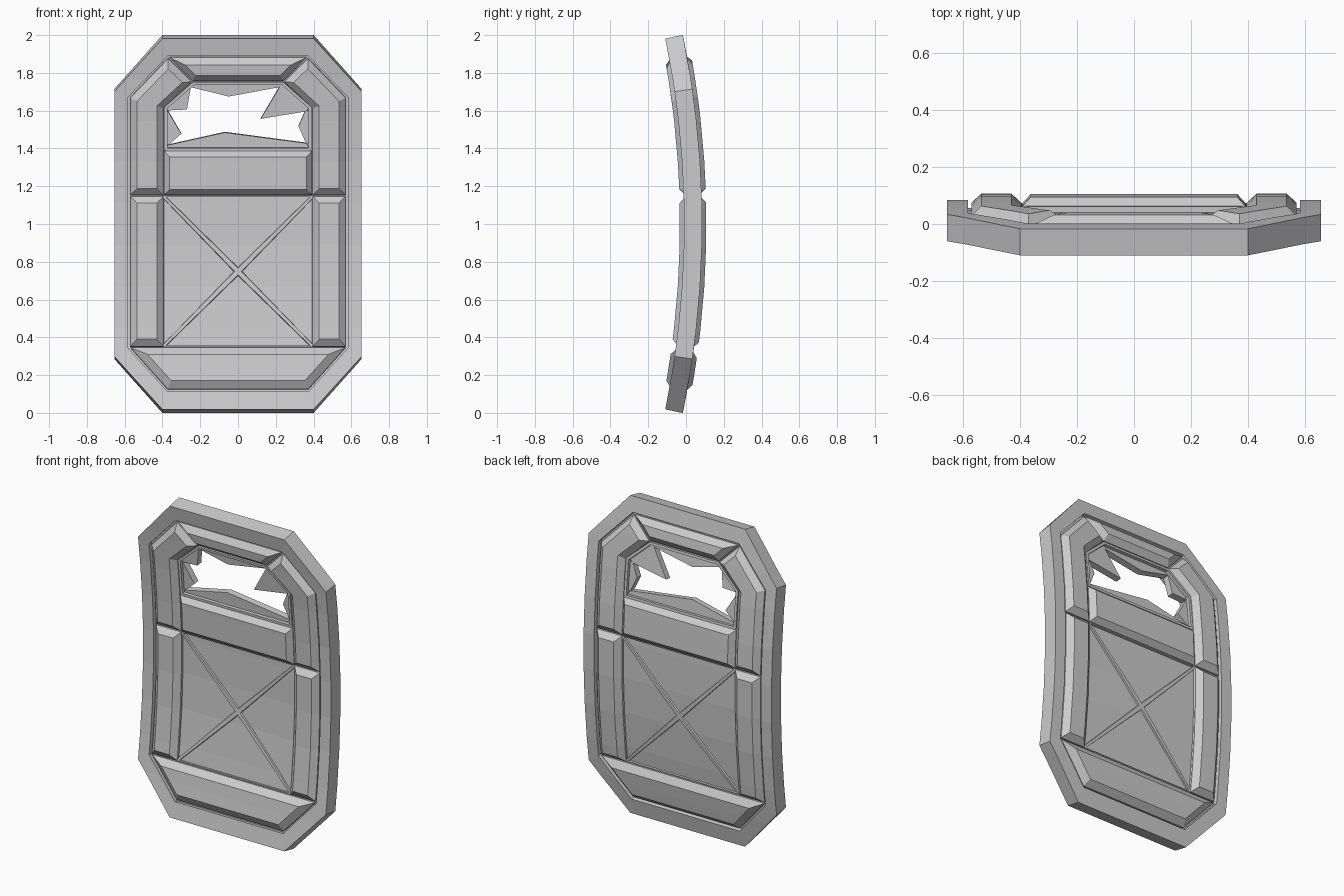
import bpy, bmesh, math
from mathutils import Vector

if "Cube" in bpy.data.objects:
    bpy.data.objects.remove(bpy.data.objects["Cube"])

grey = bpy.data.materials.new("plain_grey")
grey.use_nodes = True
grey.diffuse_color = (0.6, 0.6, 0.6, 1)
grey.node_tree.nodes["Principled BSDF"].inputs["Base Color"].default_value = (0.6, 0.6, 0.6, 1)

RADIUS, MID_Y = 4.9, 0.038      # curvature of the whole panel
RIM, FACE, LOW = 0.0475, 0.07, 0.03   # half thicknesses


def finish(name, bm):
    """Slice into bands, bend around a sideways axis and link the part."""
    for i in range(1, 9):
        geom = bm.verts[:] + bm.edges[:] + bm.faces[:]
        bmesh.ops.bisect_plane(bm, geom=geom, plane_co=(0, 0, 2 * i / 9), plane_no=(0, 0, 1))
    bmesh.ops.recalc_face_normals(bm, faces=bm.faces)
    for v in bm.verts:
        a = (v.co.z - 1) / RADIUS
        r = RADIUS + v.co.y
        v.co.y, v.co.z = r * math.cos(a) - RADIUS + MID_Y, 1 + r * math.sin(a)
    mesh = bpy.data.meshes.new(name)
    bm.to_mesh(mesh)
    bm.free()
    mesh.materials.append(grey)
    ob = bpy.data.objects.new(name, mesh)
    bpy.context.collection.objects.link(ob)
    return ob


def mirror(half):
    """Complete a right-hand outline, listed from top to bottom."""
    return half + [(-x, z) for x, z in reversed(half)]


def flip(poly):
    return [(-x, z) for x, z in poly]


def inset(poly, d):
    """Move every edge of an outline inwards by d."""
    pts = [Vector(p) for p in poly]
    area = sum(a.x * b.y - a.y * b.x for a, b in zip(pts, pts[1:] + pts[:1]))
    s = 1 if area > 0 else -1
    out = []
    for i, p in enumerate(pts):
        e1 = (p - pts[i - 1]).normalized()
        e2 = (pts[(i + 1) % len(pts)] - p).normalized()
        n1, n2 = Vector((-e1.y, e1.x)) * s, Vector((-e2.y, e2.x)) * s
        q = p + (n1 + n2) * d / (1 + n1.dot(n2))
        out.append((q.x, q.y))
    return out


def loft(name, layers, closed=False):
    """Join (outline, depth) layers; cap the ends or close into a ring."""
    bm = bmesh.new()
    loops = [[bm.verts.new((x, y, z)) for x, z in poly] for poly, y in layers]
    pairs = list(zip(loops, loops[1:]))
    if closed:
        pairs.append((loops[-1], loops[0]))
    else:
        bm.faces.new(loops[0])
        bm.faces.new(loops[-1])
    for a, b in pairs:
        for i in range(len(a)):
            j = (i + 1) % len(a)
            bm.faces.new((a[i], a[j], b[j], b[i]))
    return finish(name, bm)


def ring(name, outer, inner, h):
    return loft(name, [(outer, -h), (outer, h), (inner, h), (inner, -h)], True)


def pad(name, poly, bevel=0.035):
    """Raised block with sloped borders on both sides."""
    top = inset(poly, bevel)
    return loft(name, [(top, -FACE), (poly, -RIM + 0.01), (poly, RIM - 0.01), (top, FACE)])


# Outer rim, thin core and window surround
outer = mirror([(0.40, 1.998), (0.655, 1.71), (0.655, 0.29), (0.40, 0.002)])
opening = mirror([(0.24, 1.76), (0.39, 1.625), (0.39, 1.40), (0.38, 1.39)])
rim_inner = mirror([(0.37, 1.905), (0.582, 1.68), (0.582, 0.335), (0.377, 0.103)])
ring("outer_rim", outer, rim_inner, RIM)
ring("core_plate", inset(rim_inner, -0.01), opening, LOW - 0.01)
ring("window_frame", opening, inset(opening, 0.016), 0.04)

# Raised border blocks
upper = [(0.57, 1.155), (0.57, 1.675), (0.37, 1.888), (0.245, 1.762), (0.395, 1.62), (0.395, 1.155)]
lower = [(0.57, 1.148), (0.57, 0.345), (0.395, 0.345), (0.395, 1.148)]
for side, f in (("left", list), ("right", flip)):
    pad(side + "_upper_border", f(upper))
    pad(side + "_lower_border", f(lower))
pad("top_border", mirror([(0.362, 1.893), (0.24, 1.767)]))
pad("bottom_border", mirror([(0.568, 0.338), (0.372, 0.115)]), 0.04)
pad("middle_block", mirror([(0.392, 1.39), (0.392, 1.155)]), 0.03)

# Braced panel: four sunken triangles leave a cross of ribs, front and back
bm = bmesh.new()
for y in (-0.036, 0.036):
    corners = [bm.verts.new((x, y, z)) for x, z in mirror([(0.4, 1.152), (0.4, 0.342)])]
    hub = bm.verts.new((0, y, 0.747))
    tris = [bm.faces.new((corners[i], corners[(i + 1) % 4], hub)) for i in range(4)]
    bmesh.ops.recalc_face_normals(bm, faces=tris)
    if tris[0].normal.y * y < 0:
        bmesh.ops.reverse_faces(bm, faces=tris)
    bmesh.ops.inset_individual(bm, faces=tris, thickness=0.018)
    bmesh.ops.inset_individual(bm, faces=tris, thickness=0.004, depth=-0.01)
finish("braced_panel", bm)

# Broken glass left around the window edge
shards = {
    "upper_left": [(-0.38, 1.605), (-0.27, 1.61), (-0.25, 1.73), (-0.24, 1.75), (-0.38, 1.625)],
    "top": [(-0.25, 1.75), (-0.25, 1.73), (-0.05, 1.68), (0.22, 1.73), (0.24, 1.75)],
    "upper_right": [(0.22, 1.73), (0.12, 1.56), (0.36, 1.60), (0.38, 1.625), (0.24, 1.75)],
    "right": [(0.355, 1.60), (0.32, 1.52), (0.36, 1.43), (0.385, 1.42), (0.385, 1.61)],
    "bottom": [(0.385, 1.40), (0.36, 1.43), (-0.07, 1.487), (-0.37, 1.42), (-0.385, 1.40)],
    "left": [(-0.37, 1.60), (-0.30, 1.48), (-0.37, 1.42), (-0.385, 1.42), (-0.385, 1.60)],
}
for spot, poly in shards.items():
    loft("glass_shard_" + spot, [(poly, -0.02), (poly, 0.02)])
